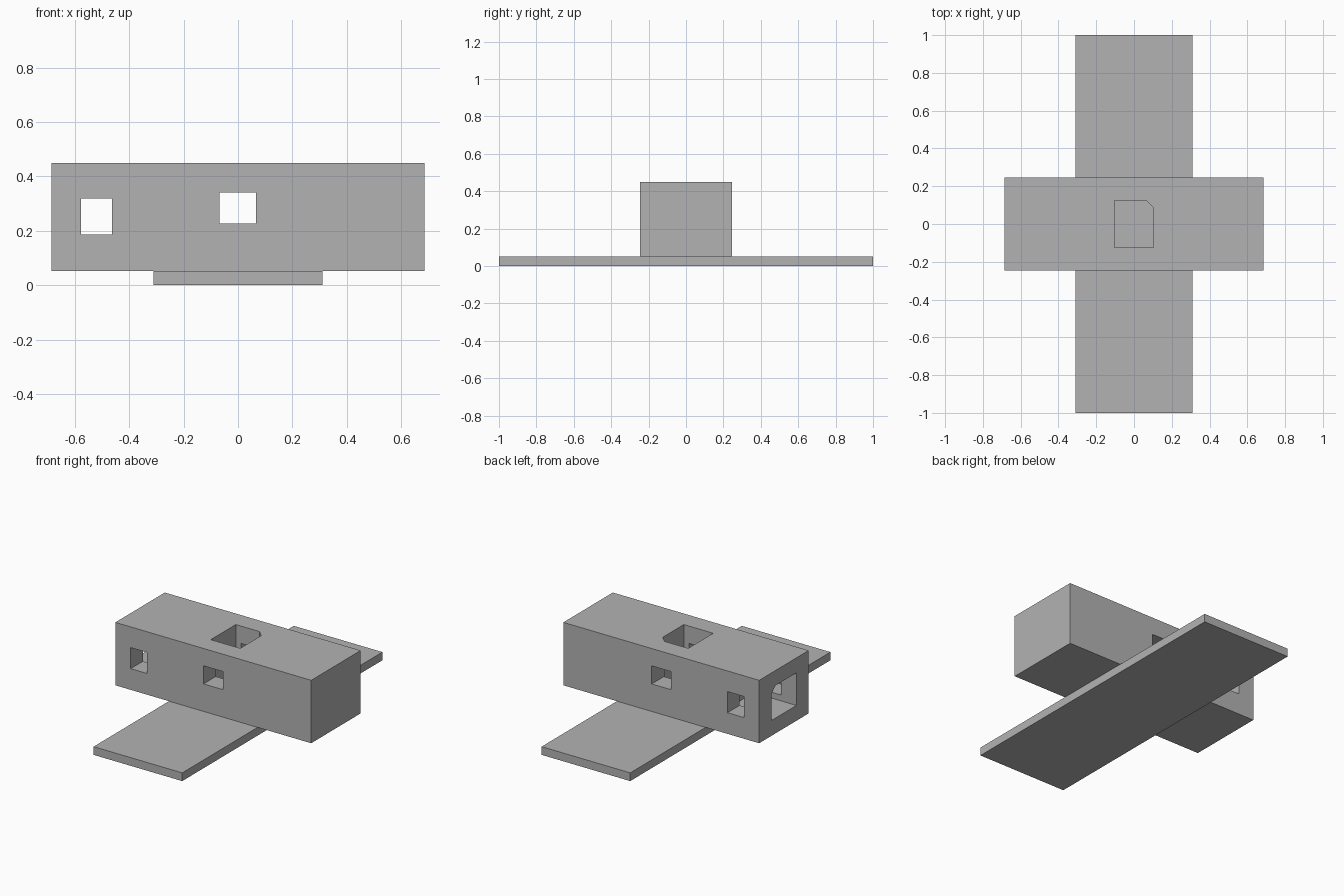
import bpy
import bmesh
from mathutils import Matrix, Vector

cube = bpy.data.objects.get("Cube")
if cube:
    bpy.data.objects.remove(cube, do_unlink=True)

grey = bpy.data.materials.new("plain grey")
grey.use_nodes = True
grey.diffuse_color = (0.45, 0.45, 0.45, 1)
grey.node_tree.nodes["Principled BSDF"].inputs["Base Color"].default_value = grey.diffuse_color


def new_object(name, bm):
    bmesh.ops.recalc_face_normals(bm, faces=bm.faces)
    mesh = bpy.data.meshes.new(name)
    bm.to_mesh(mesh)
    bm.free()
    mesh.materials.append(grey)
    obj = bpy.data.objects.new(name, mesh)
    bpy.context.collection.objects.link(obj)
    return obj


def box(name, low, high):
    low, high = Vector(low), Vector(high)
    bm = bmesh.new()
    size = Matrix.Diagonal((*(high - low), 1))
    bmesh.ops.create_cube(bm, size=1, matrix=Matrix.Translation((low + high) / 2) @ size)
    return new_object(name, bm)


def prism(name, outline, direction):
    bm = bmesh.new()
    face = bm.faces.new([bm.verts.new(p) for p in outline])
    result = bmesh.ops.extrude_face_region(bm, geom=[face])
    moved = [v for v in result["geom"] if isinstance(v, bmesh.types.BMVert)]
    bmesh.ops.translate(bm, verts=moved, vec=direction)
    return new_object(name, bm)


def cut(target, cutter):
    cutter.hide_render = True
    mod = target.modifiers.new("cut", "BOOLEAN")
    mod.operation = "DIFFERENCE"
    mod.solver = "EXACT"
    mod.object = cutter
    bpy.context.view_layer.objects.active = target
    bpy.ops.object.modifier_apply(modifier=mod.name)
    bpy.data.objects.remove(cutter, do_unlink=True)


# Flat base plank and the crossing block
box("base_plank", (-0.31, -1, 0), (0.31, 1, 0.052))
block = box("cross_block", (-0.685, -0.247, 0.052), (0.685, 0.247, 0.45))

# Keyed socket outline: a rectangle with one clipped corner
w, d, clip = 0.103, 0.125, 0.04
socket = [(-w, -d), (w, -d), (w, d - clip), (w - clip, d), (-w, d)]
depth = 0.3

# Socket in the top and matching socket in the end
cut(block, prism("top_socket_cutter", [(a, b, 0.5) for a, b in socket], (0, 0, -depth - 0.05)))
cut(block, prism("end_socket_cutter", [(-0.735, b, 0.252 + a) for a, b in socket], (depth + 0.05, 0, 0)))

# Pin holes running from front to back through each socket
cut(block, box("middle_pin_cutter", (-0.068, -0.4, 0.226), (0.067, 0.4, 0.34)))
cut(block, box("end_pin_cutter", (-0.578, -0.4, 0.186), (-0.463, 0.4, 0.319)))
